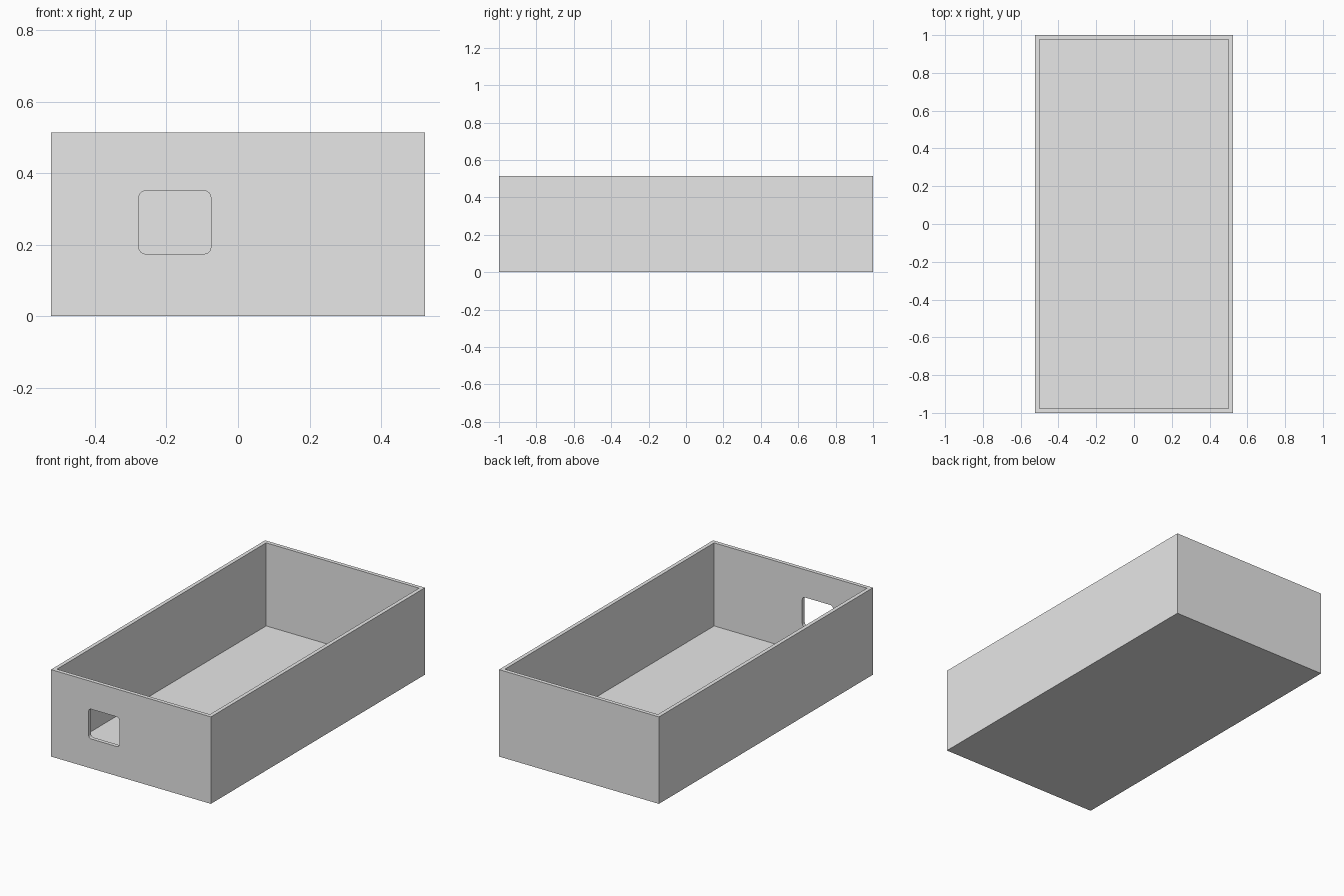
import bpy
import bmesh
from mathutils import Matrix, Vector

cube = bpy.data.objects.get("Cube")
if cube:
    bpy.data.objects.remove(cube, do_unlink=True)

WIDTH, LENGTH, HEIGHT = 1.046, 2.0, 0.514
WALL = 0.023

grey = bpy.data.materials.new("light_grey")
grey.use_nodes = True
colour = (0.8, 0.8, 0.8, 1)
grey.diffuse_color = colour
grey.node_tree.nodes["Principled BSDF"].inputs["Base Color"].default_value = colour


def box(name, low, high):
    """Box between two opposite corners."""
    low, high = Vector(low), Vector(high)
    bm = bmesh.new()
    bmesh.ops.create_cube(bm, size=1, matrix=Matrix.LocRotScale(
        (low + high) / 2, None, high - low))
    mesh = bpy.data.meshes.new(name)
    bm.to_mesh(mesh)
    bm.free()
    obj = bpy.data.objects.new(name, mesh)
    bpy.context.collection.objects.link(obj)
    mesh.materials.append(grey)
    return obj


def cut(target, cutter):
    mod = target.modifiers.new(cutter.name, "BOOLEAN")
    mod.operation = "DIFFERENCE"
    mod.solver = "EXACT"
    mod.object = cutter
    cutter.hide_render = True
    cutter.hide_viewport = True
    cutter.display_type = "WIRE"


x, y = WIDTH / 2, LENGTH / 2

# Open tray: outer block with a hollow cut from above
tray = box("tray", (-x, -y, 0), (x, y, HEIGHT))
hollow = box("hollow_cutter", (WALL - x, WALL - y, WALL),
             (x - WALL, y - WALL, HEIGHT + 0.2))
cut(tray, hollow)

# Rounded window through the front wall
window = box("window_cutter", (-0.277, -y - 0.1, 0.174), (-0.076, -y + 0.1, 0.35))
bm = bmesh.new()
bm.from_mesh(window.data)
depth_edges = [e for e in bm.edges
               if abs((e.verts[0].co - e.verts[1].co).normalized().y) > 0.9]
bmesh.ops.bevel(bm, geom=depth_edges, offset=0.018, segments=6,
                profile=0.5, affect="EDGES")
bm.to_mesh(window.data)
bm.free()
cut(tray, window)
